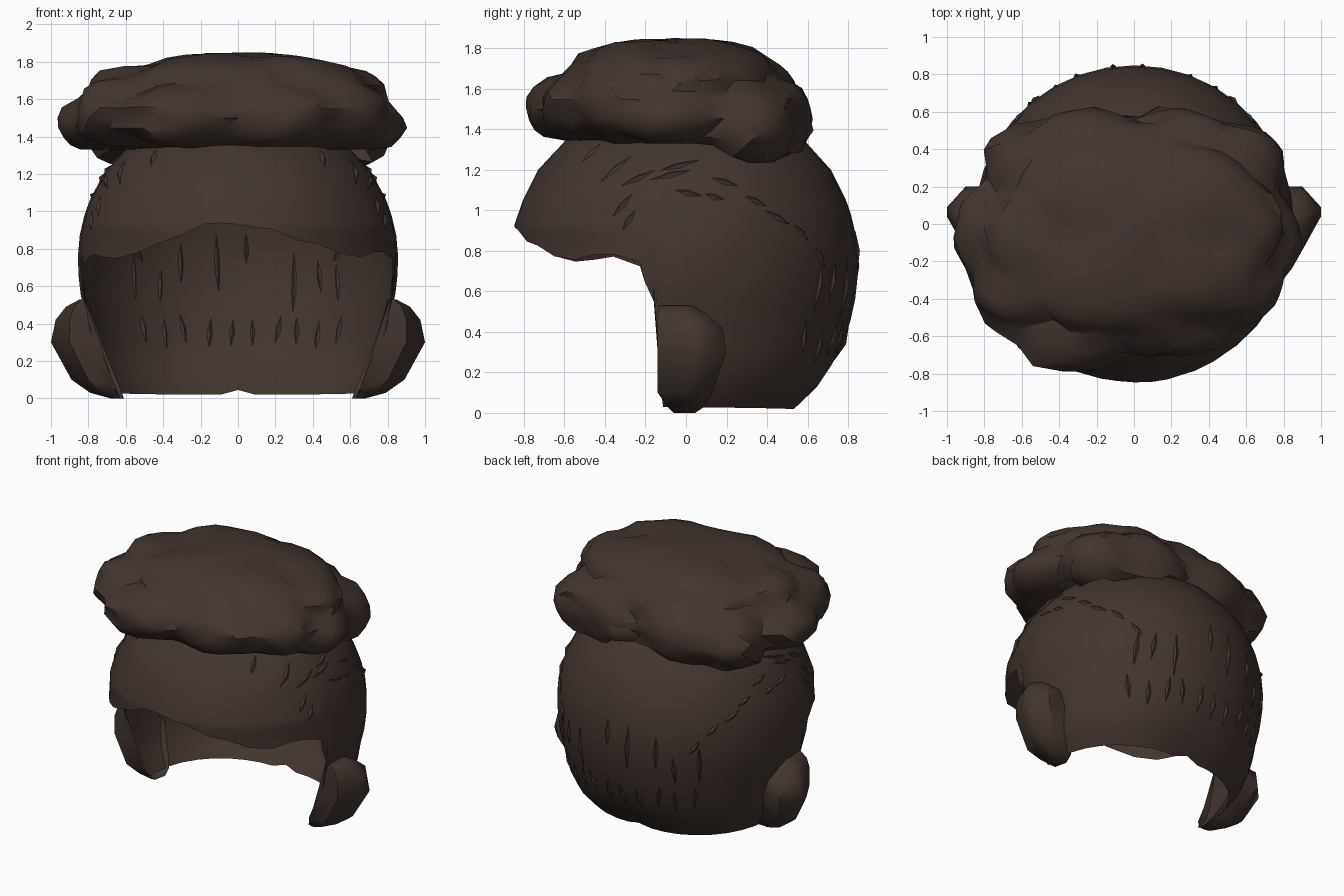
import bpy, bmesh, math, random
from mathutils import Vector, noise

if "Cube" in bpy.data.objects:
    bpy.data.objects.remove(bpy.data.objects["Cube"])

random.seed(4)
mat = bpy.data.materials.new("dark_brown")
mat.diffuse_color = (0.055, 0.035, 0.028, 1)
mat.use_nodes = True
mat.node_tree.nodes["Principled BSDF"].inputs["Base Color"].default_value = mat.diffuse_color


def finish(bm, name, angle=35):
    bmesh.ops.recalc_face_normals(bm, faces=bm.faces)
    me = bpy.data.meshes.new(name)
    bm.to_mesh(me)
    bm.free()
    ob = bpy.data.objects.new(name, me)
    bpy.context.collection.objects.link(ob)
    me.materials.append(mat)
    bpy.ops.object.select_all(action='DESELECT')
    ob.select_set(True)
    bpy.context.view_layer.objects.active = ob
    bpy.ops.object.shade_smooth_by_angle(angle=math.radians(angle))
    return ob


def interp(pts, x):
    for (a, fa), (b, fb) in zip(pts, pts[1:]):
        if x <= b:
            t = max(0, (x - a) / (b - a))
            return fa + (fb - fa) * t
    return pts[-1][1]


# Cap shell: rounded profile (height, radius) around the vertical axis
PROFILE = [(0.02, .52), (.09, .61), (.2, .70), (.35, .78), (.5, .825), (.62, .845), (.75, .85),
           (.92, .835), (1.05, .79), (1.2, .715), (1.35, .58), (1.47, .38), (1.53, .0)]
# Lower edge height by azimuth in degrees from the side (-90 front, 90 back)
EDGE = [(-90, .93), (-78, .92), (-68, .85), (-60, .84), (-50, .79), (-40, .76),
        (-25, .77), (-15.5, .735), (-14, .65), (-11, .55), (-10, .03), (60, .02), (80, .02), (90, .045)]


def shell_point(az, z):
    r = interp(PROFILE, z)
    c, s = math.cos(math.radians(az)), math.sin(math.radians(az))
    if z < .4:
        r += .13 * abs(c) * (.4 - z) / .4
    if z > .8:
        r += .015 * max(0, -s) * min(1, (z - .8) / .12, (1.53 - z) / .3)
    return Vector((r * c * 1.008, r * s, z))


half = [-90, -84, -78, -68, -60, -50, -40, -32, -25, -15.5, -14, -11, -10] + [10 * k for k in range(10)]
azimuths = half + [180 - a for a in reversed(half[1:-1])]
UPPER = [.98, 1.05, 1.13, 1.2, 1.28, 1.35, 1.42, 1.47, 1.505, 1.53]
bm = bmesh.new()
cols = []
for az in azimuths:
    fold = az if az <= 90 else 180 - az
    e = interp(EDGE, fold)
    if -85 < fold < -15:
        e += random.uniform(-.02, .02)
    zs = [e + (UPPER[0] - e) * (j / 9) for j in range(9)] + UPPER
    cols.append([bm.verts.new(shell_point(az, z)) for z in zs])
for a, b in zip(cols, cols[1:] + cols[:1]):
    for j in range(len(a) - 1):
        bm.faces.new((a[j], b[j], b[j + 1], a[j + 1]))
bmesh.ops.remove_doubles(bm, verts=bm.verts, dist=.0005)
finish(bm, "cap_shell", 60)


# Thin hair strands lying in the shell surface: (azimuth, z, end azimuth, end z)
def strand(bm, a0, z0, a1, z1, w=.017):
    p, q = shell_point(a0, z0), shell_point(a1, z1)
    m = shell_point((a0 + a1) / 2, (z0 + z1) / 2)
    n = Vector((m.x, m.y, m.z - .7)).normalized()
    side = n.cross(q - p).normalized() * w
    ring = [bm.verts.new(v) for v in (m + side, m + n * .014, m - side, m - n * .014)]
    tips = [bm.verts.new(v) for v in (p, q)]
    for i in range(4):
        for t in tips:
            bm.faces.new((ring[i], ring[(i + 1) % 4], t))


ARC = [(-24, 1.27, -34, 1.14), (-18, 1.0, -22, .9), (-20, 1.08, -26, .97), (-12, 1.2, -25, 1.12),
       (6, 1.25, -12, 1.19), (2, 1.2, -14, 1.15), (6, 1.07, -4, 1.1), (14, 1.05, 7, 1.08),
       (20, 1.12, 10, 1.16), (30, 1.02, 22, 1.07), (38, .93, 29, 1.0), (46, .85, 40, .93),
       (54, .72, 49, .82), (-44, 1.33, -48, 1.24)]
bm = bmesh.new()
for a0, z0, a1, z1 in ARC:
    strand(bm, a0, z0, a1, z1)
    strand(bm, 180 - a0, z0, 180 - a1, z1)
for az in range(48, 136, 9):
    z = .22 + random.uniform(0, .08)
    strand(bm, az, z, az + random.uniform(-2, 2), z + .17)
for az, z, l in [(50, .5, .25), (58, .55, .2), (69, .45, .33), (87, .7, .2), (97, .55, .35),
                 (111, .6, .24), (120, .5, .2), (131, .5, .28)]:
    strand(bm, az, z, az + random.uniform(-2, 3), z + l)
finish(bm, "hair_strands")

# Lumpy top hair: outer skin of overlapping clumps (x, y, z, rx, ry, rz)
CLUMPS = [(0, -.06, 1.53, .78, .62, .32), (-.1, -.28, 1.63, .5, .33, .21), (.2, -.23, 1.63, .5, .33, .21),
          (-.15, .12, 1.62, .5, .35, .23), (.2, .1, 1.62, .48, .36, .22),
          (-.72, -.05, 1.47, .25, .27, .16), (.66, -.08, 1.46, .23, .26, .16),
          (-.62, -.36, 1.53, .25, .22, .19), (.54, -.33, 1.53, .25, .22, .19),
          (-.32, -.57, 1.51, .33, .23, .17), (.18, -.5, 1.51, .37, .22, .17),
          (-.56, .28, 1.43, .24, .25, .23), (.55, .3, 1.41, .25, .24, .23),
          (-.25, .4, 1.45, .32, .22, .23), (.25, .4, 1.44, .33, .22, .23),
          (-.56, -.1, 1.64, .25, .28, .14), (.53, 0, 1.63, .25, .28, .14)]
ORIGIN = Vector((0, -.07, 1.5))


def outer_hit(d):
    best = 0
    for x, y, z, rx, ry, rz in CLUMPS:
        o = Vector(((ORIGIN.x - x) / rx, (ORIGIN.y - y) / ry, (ORIGIN.z - z) / rz))
        v = Vector((d.x / rx, d.y / ry, d.z / rz))
        a, b, c = v.dot(v), o.dot(v), o.dot(o) - 1
        disc = b * b - a * c
        if disc >= 0:
            best = max(best, (-b + math.sqrt(disc)) / a)
    return best


bm = bmesh.new()
bmesh.ops.create_icosphere(bm, subdivisions=4, radius=1)
for v in bm.verts:
    d = Vector((v.co.x, v.co.y * .8, v.co.z * .42)).normalized()
    rough = .05 * noise.noise(v.co * 4) + .03 * noise.noise(v.co * 9)
    p = ORIGIN + d * outer_hit(d) * (1 + rough)
    # underside is level in front and drops towards the back
    floor = interp([(-.9, 1.36), (-.4, 1.33), (.05, 1.33), (.4, 1.2), (.7, 1.25)], p.y)
    p.z = max(p.z, floor)
    v.co = p
# drop the part of the underside hidden inside the shell
hidden = [v for v in bm.verts if v.co.z < 1.5 and
          math.hypot(v.co.x, v.co.y) < interp(PROFILE, v.co.z) - .06]
bmesh.ops.delete(bm, geom=hidden, context='VERTS')
finish(bm, "top_hair", 38)

# Side lobes by the ears: stacked half rings (z, inner x, outer x, front y, back y), open to the shell
LOBE = [(0, .63, .68, -.06, .03), (.03, .64, .79, -.09, .09), (.1, .67, .89, -.14, .13),
        (.3, .75, 1.0, -.14, .2), (.42, .79, .975, -.14, .18), (.49, .81, .92, -.14, .1),
        (.53, .82, .845, -.13, .03)]
for side, name in ((1, "right_side_lobe"), (-1, "left_side_lobe")):
    bm = bmesh.new()
    rings = []
    for z, xi, xo, yf, yb in LOBE:
        mid = (yf + yb) / 2
        pts = [(xi, yf), (xi + (xo - xi) * .6, yf), (xo, mid + .01), (xo, mid + .06),
               (xi + (xo - xi) * .6, yb), (xi - .02, yb)]
        rings.append([bm.verts.new((side * px, py, z)) for px, py in pts])
    for a, b in zip(rings, rings[1:]):
        for i in range(5):
            bm.faces.new((a[i], a[i + 1], b[i + 1], b[i]))
    bm.faces.new(rings[0])
    bm.faces.new(rings[-1])
    finish(bm, name, 40)
